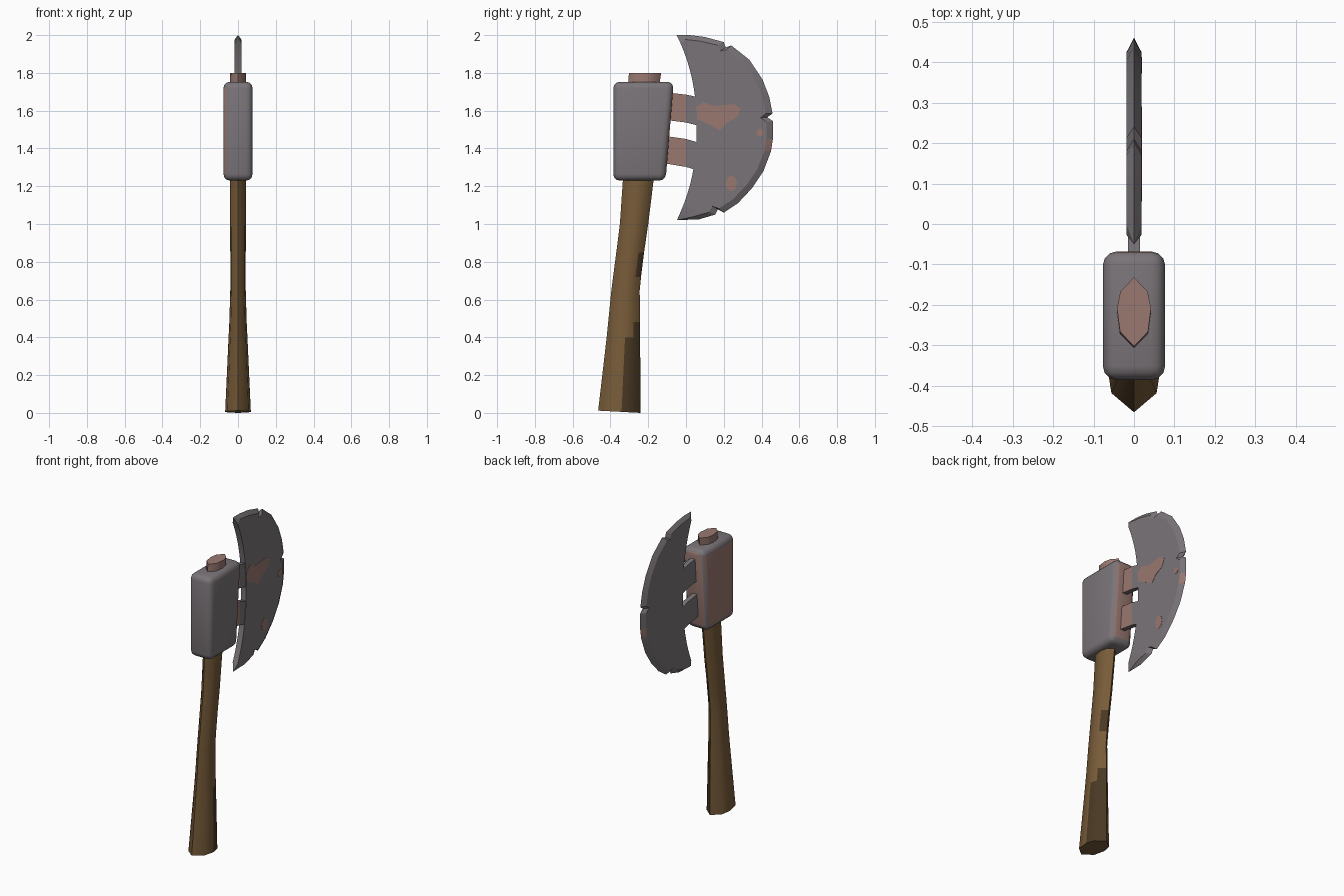
import bpy, bmesh, math
from mathutils import Vector

if "Cube" in bpy.data.objects:
    bpy.data.objects.remove(bpy.data.objects["Cube"])


def material(name, rgb):
    m = bpy.data.materials.new(name)
    m.diffuse_color = (*rgb, 1)
    m.use_nodes = True
    m.node_tree.nodes["Principled BSDF"].inputs["Base Color"].default_value = m.diffuse_color
    return m


MATS = [material("grey_metal", (.195, .175, .188)),
        material("rust", (.320, .190, .165)),
        material("brown_wood", (.185, .105, .040)),
        material("dark_wood", (.066, .040, .017))]
METAL, RUST, WOOD, DARK = range(4)


def finish(name, bm, angle=30):
    bmesh.ops.remove_doubles(bm, verts=bm.verts, dist=1e-5)
    bmesh.ops.recalc_face_normals(bm, faces=bm.faces)
    me = bpy.data.meshes.new(name)
    bm.to_mesh(me)
    bm.free()
    for m in MATS:
        me.materials.append(m)
    ob = bpy.data.objects.new(name, me)
    bpy.context.collection.objects.link(ob)
    bpy.ops.object.select_all(action='DESELECT')
    ob.select_set(True)
    bpy.context.view_layer.objects.active = ob
    if angle:
        bpy.ops.object.shade_smooth_by_angle(angle=math.radians(angle))
    return ob


def prism(bm, pts, x0, x1, mat=METAL):
    """Extrude a (y, z) polygon between two x values."""
    a = [bm.verts.new((x0, y, z)) for y, z in pts]
    b = [bm.verts.new((x1, y, z)) for y, z in pts]
    n = len(pts)
    faces = [bm.faces.new(a[::-1]), bm.faces.new(b)]
    faces += [bm.faces.new((a[i], a[(i + 1) % n], b[(i + 1) % n], b[i])) for i in range(n)]
    for f in faces:
        f.material_index = mat


# Handle: eight-sided section lofted along a gentle bend (z, y_min, y_max, half width)
section = [(0, 1), (.8, .6), (1, .1), (.82, -.58), (0, -1), (-.82, -.58), (-1, .1), (-.8, .6)]
stations = [(0, -.465, -.24, .068), (.40, -.42, -.243, .050), (.48, -.412, -.244, .046),
            (.65, -.395, -.245, .041), (.72, -.386, -.238, .041), (.85, -.369, -.222, .041),
            (1.0, -.35, -.20, .042), (1.22, -.335, -.173, .043), (1.70, -.31, -.145, .043),
            (1.80, -.302, -.132, .042)]
bm = bmesh.new()
rings = [[bm.verts.new((sx * w, (lo + hi) / 2 + sy * (hi - lo) / 2, z + .006 * (1 - sy) * (z < .1)))
          for sx, sy in section] for z, lo, hi, w in stations]
for i in range(len(rings) - 1):
    z = stations[i][0]
    for j in range(8):
        k = (j + 1) % 8
        f = bm.faces.new((rings[i][j], rings[i][k], rings[i + 1][k], rings[i + 1][j]))
        dark = (j == 0 and (z < .45 or z == .72)) or (j == 1 and z < .3)
        f.material_index = RUST if z >= 1.7 else DARK if dark else WOOD
bm.faces.new(rings[0]).material_index = WOOD
bm.faces.new(rings[-1]).material_index = RUST
finish("handle", bm, 42)

# Socket: tapered bevelled block, rusty on the left and blade sides
bm = bmesh.new()
prism(bm, [(-.385, 1.23), (-.108, 1.23), (-.065, 1.753), (-.385, 1.753)], -.077, .077)
bmesh.ops.recalc_face_normals(bm, faces=bm.faces)
bmesh.ops.bevel(bm, geom=bm.edges[:], offset=.034, segments=3, profile=.5, affect='EDGES')
bm.normal_update()
for f in bm.faces:
    n = f.normal
    left = n.x < -.4 and n.y < .3 and abs(n.z) < .2
    f.material_index = RUST if left or n.y > .95 else METAL
finish("socket", bm, 40)

# Tabs joining socket and blade, rust on the right side near the socket
for name, (t0, t1, b0, b1) in {"upper_tab": (1.70, 1.67, 1.555, 1.52),
                               "lower_tab": (1.47, 1.43, 1.325, 1.28)}.items():
    bm = bmesh.new()
    ys = (-.14, .0, .07)
    tops = (t0, (t0 + t1) / 2, t1)
    bots = (b0, (b0 + b1) / 2, b1)
    for i in (0, 1):
        prism(bm, [(ys[i], bots[i]), (ys[i + 1], bots[i + 1]),
                   (ys[i + 1], tops[i + 1]), (ys[i], tops[i])], -.015, .015)
    bm.normal_update()
    for f in bm.faces:
        c = f.calc_center_median()
        if c.x > .01 and c.y < 0:
            f.material_index = RUST
    finish(name, bm, 0)

# Blade: strips from a flat concave back to a sharp, chipped cutting edge
edge = [(-.05, 2.0), (.02, 2.0), (.10, 1.99), (.20, 1.963), (.21, 1.935), (.24, 1.945),
        (.335, 1.87), (.405, 1.765), (.44, 1.675), (.458, 1.585), (.43, 1.565), (.46, 1.545),
        (.46, 1.45), (.45, 1.385), (.41, 1.28), (.35, 1.19), (.275, 1.11), (.20, 1.06),
        (.17, 1.08), (.155, 1.05), (.07, 1.025), (-.048, 1.02)]
bm = bmesh.new()
rows = []
last = len(edge) - 1
for i, (y, z) in enumerate(edge):
    bz = 2.0 - .98 * i / last
    back = Vector((0, .056 - .105 * abs((bz - 1.51) / .49) ** 2.3, bz))
    tip = Vector((0, y, z))
    if i in (0, last):
        back = tip
    d = back - tip
    inset = tip + d.normalized() * min(.035, d.length / 2)
    w = Vector((0 if i in (0, last) else .018, 0, 0))
    rows.append([bm.verts.new(p) for p in (tip, inset + w, back + w, back - w, inset - w)])
for a, b in zip(rows, rows[1:]):
    for j in range(5):
        k = (j + 1) % 5
        f = bm.faces.new((a[j], a[k], b[k], b[j]))
        if j in (0, 4) and 1.37 < f.calc_center_median().z < 1.47:
            f.material_index = RUST
bmesh.ops.dissolve_degenerate(bm, dist=1e-5, edges=bm.edges)
finish("blade", bm, 20)

# Rust patches: thin plates on the right face of the blade
def oval(y, z, ry, rz, n=8):
    return [(y + ry * math.cos(t * math.tau / n), z + rz * math.sin(t * math.tau / n)) for t in range(n)]


bm = bmesh.new()
big = [(.055, 1.62), (.09, 1.645), (.15, 1.625), (.255, 1.635), (.29, 1.61), (.27, 1.565),
       (.215, 1.535), (.18, 1.495), (.125, 1.525), (.06, 1.555)]
for pts in (big, oval(.24, 1.215, .03, .042), oval(.392, 1.485, .02, .022, 6)):
    prism(bm, pts, .014, .0195, RUST)
finish("rust_patches", bm, 0)
